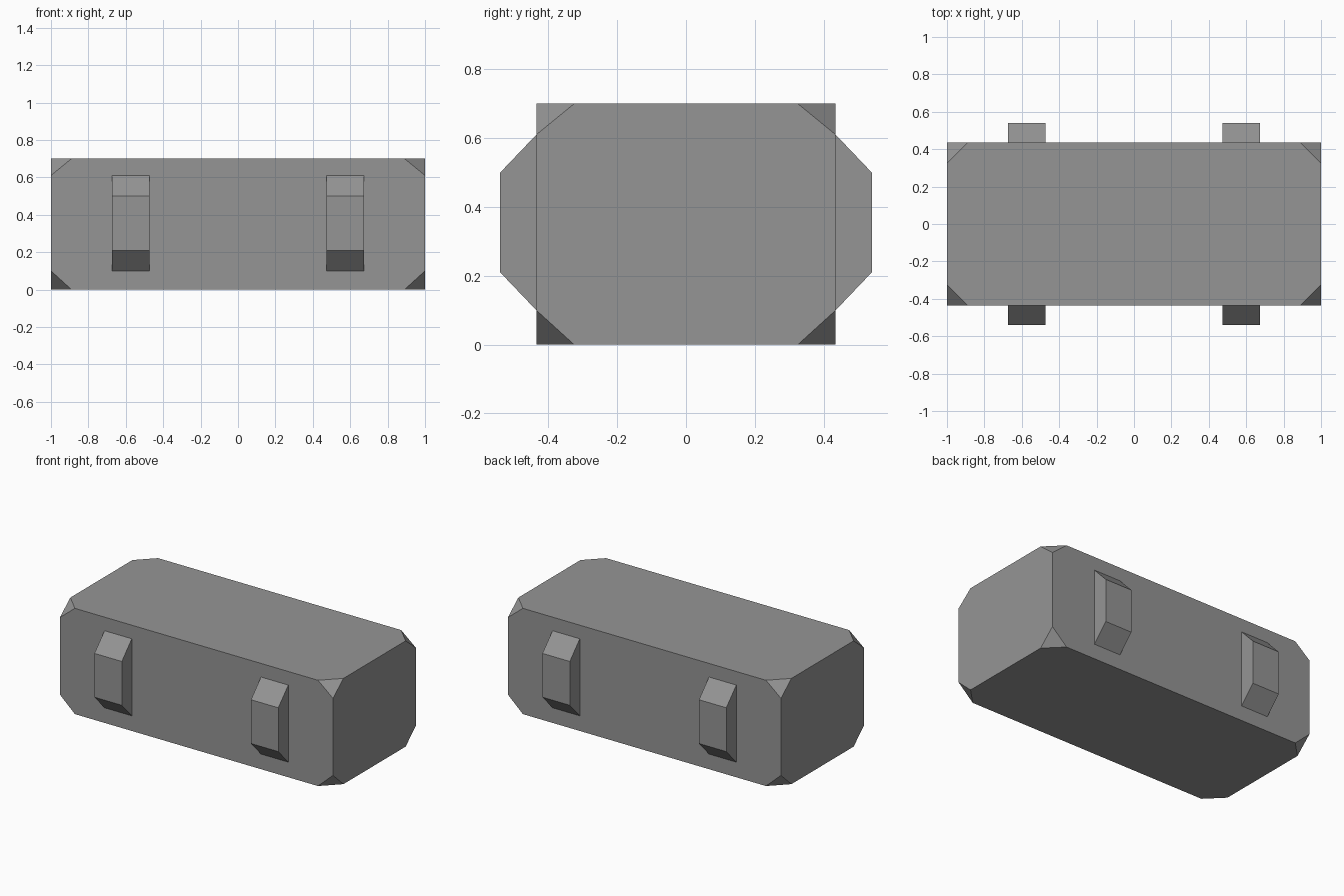
import bpy, bmesh
from itertools import product
from mathutils import Vector

cube = bpy.data.objects.get("Cube")
if cube:
    bpy.data.objects.remove(cube, do_unlink=True)

# Single grey material
grey = bpy.data.materials.new("mid_grey")
grey.use_nodes = True
COLOUR = (0.3, 0.3, 0.3, 1)
grey.diffuse_color = COLOUR
grey.node_tree.nodes["Principled BSDF"].inputs["Base Color"].default_value = COLOUR

HALF_X, HALF_Y, HEIGHT = 1.0, 0.435, 0.70
CUT_X, CUT_Y, CUT_TOP, CUT_BOTTOM = 0.11, 0.11, 0.09, 0.10


def hull_object(name, points, open_side=None):
    """Flat-faced convex solid; the face pointing along open_side is left out."""
    bm = bmesh.new()
    for p in points:
        bm.verts.new(p)
    bmesh.ops.convex_hull(bm, input=bm.verts[:])
    bmesh.ops.dissolve_limit(bm, angle_limit=0.01, verts=bm.verts[:], edges=bm.edges[:])
    bmesh.ops.recalc_face_normals(bm, faces=bm.faces[:])
    if open_side:
        hidden = [f for f in bm.faces if f.normal.dot(open_side) > 0.99]
        bmesh.ops.delete(bm, geom=hidden, context='FACES_ONLY')
    mesh = bpy.data.meshes.new(name)
    bm.to_mesh(mesh)
    bm.free()
    mesh.materials.append(grey)
    obj = bpy.data.objects.new(name, mesh)
    bpy.context.collection.objects.link(obj)
    return obj


# Main block: each corner replaced by a small triangular facet
corners = []
for sx, sy, top in product((-1, 1), (-1, 1), (False, True)):
    x, y, z = sx * HALF_X, sy * HALF_Y, HEIGHT if top else 0
    dz = -CUT_TOP if top else CUT_BOTTOM
    corners += [(x - sx * CUT_X, y, z), (x, y - sy * CUT_Y, z), (x, y, z + dz)]
hull_object("body", corners)

# Four side lugs, tapered above and below, flush against the block
LUG_X, LUG_HALF_WIDTH, LUG_Y = 0.573, 0.10, 0.54
PROFILE = [(HALF_Y, 0.10), (LUG_Y, 0.21), (LUG_Y, 0.50), (HALF_Y, 0.61)]
for (side, sx), (end, sy) in product((("right", -1), ("left", 1)),
                                     (("front", -1), ("back", 1))):
    points = [(sx * LUG_X + w, sy * y, z)
              for w in (-LUG_HALF_WIDTH, LUG_HALF_WIDTH) for y, z in PROFILE]
    hull_object(f"{end}_{side}_lug", points, Vector((0, -sy, 0)))
